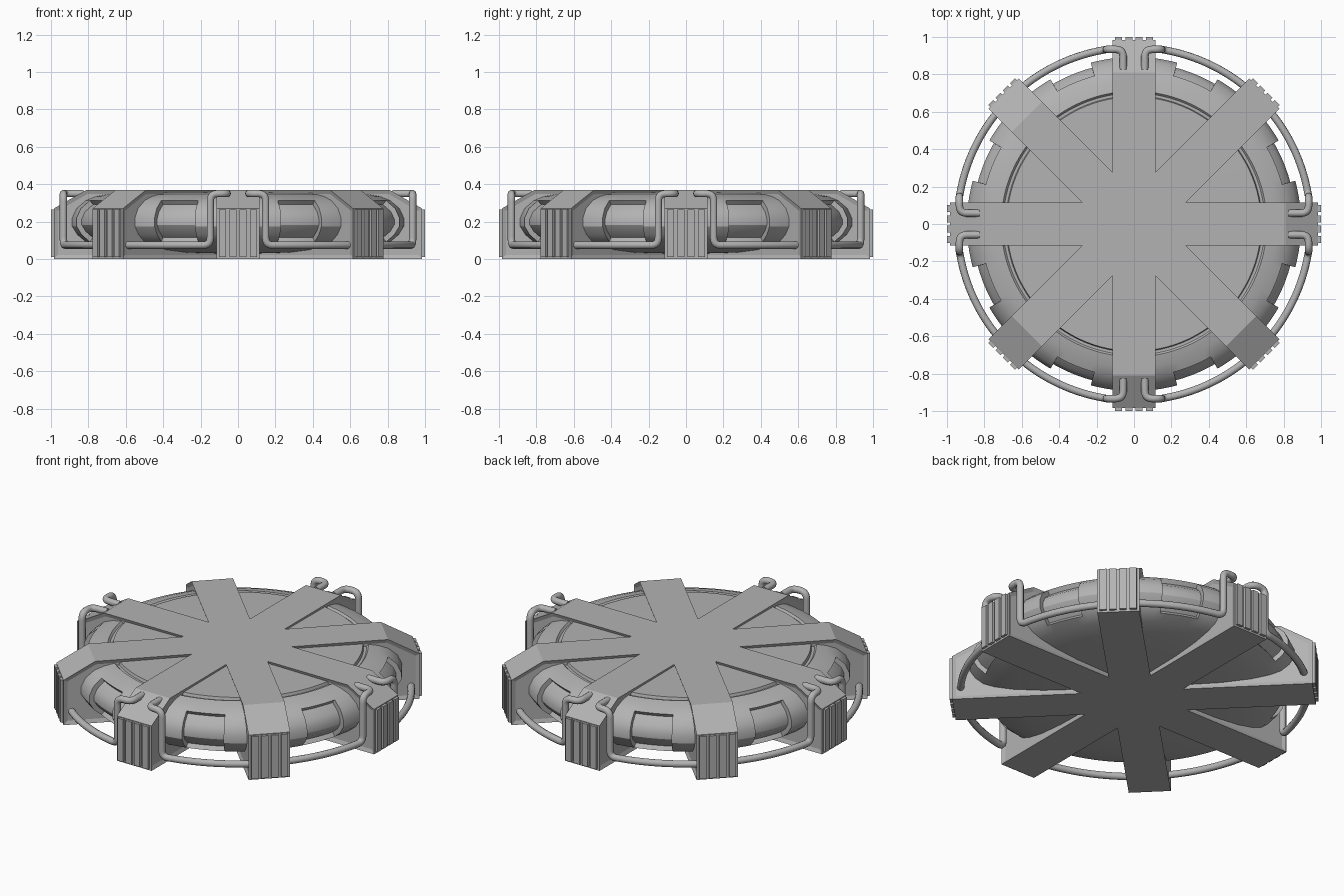
import bpy, bmesh, math
from mathutils import Vector, Matrix

cube = bpy.data.objects.get("Cube")
if cube:
    bpy.data.objects.remove(cube, do_unlink=True)

grey = bpy.data.materials.new("plain grey")
grey.use_nodes = True
grey.diffuse_color = (0.45, 0.45, 0.45, 1)
grey.node_tree.nodes["Principled BSDF"].inputs["Base Color"].default_value = grey.diffuse_color


def finish(bm, name, smooth=False):
    mesh = bpy.data.meshes.new(name)
    bmesh.ops.recalc_face_normals(bm, faces=bm.faces)
    bm.to_mesh(mesh)
    bm.free()
    mesh.materials.append(grey)
    ob = bpy.data.objects.new(name, mesh)
    bpy.context.collection.objects.link(ob)
    if smooth:
        bpy.ops.object.select_all(action='DESELECT')
        ob.select_set(True)
        bpy.context.view_layer.objects.active = ob
        bpy.ops.object.shade_smooth_by_angle(angle=math.radians(28))
    return ob


# Round hull: turned profile with a recessed window between each pair of spokes
profile = [(0, .025), (.5, .035), (.66, .05), (.76, .07), (.82, .092), (.865, .13),
           (.893, .175), (.893, .22), (.87, .27), (.82, .313), (.765, .335), (.71, .346),
           (.70, .335), (.685, .335), (.68, .352), (0, .358)]
bm = bmesh.new()
verts = [bm.verts.new((r, 0, z)) for r, z in profile]
edges = [bm.edges.new(pair) for pair in zip(verts, verts[1:])]
bmesh.ops.spin(bm, geom=verts + edges, cent=(0, 0, 0), axis=(0, 0, 1),
               angle=math.tau, steps=144, use_merge=True)
bmesh.ops.remove_doubles(bm, verts=bm.verts, dist=.0005)
bmesh.ops.recalc_face_normals(bm, faces=bm.faces)
windows = []
for f in bm.faces:
    c = f.calc_center_median()
    turn = math.degrees(math.atan2(c.y, c.x)) % 45
    if abs(turn - 22.5) < 7.5 and c.xy.length > .82 and .09 < c.z < .313:
        windows.append(f)
bmesh.ops.inset_region(bm, faces=windows, thickness=.001, depth=-.028, use_even_offset=True)
finish(bm, "round_hull", True)

# Crossed spokes: bars with sloping shoulders and framed sides
HALF = .115
half_outline = [(.985, 0), (.985, .27), (.81, .37)]
outline = half_outline + [(-x, z) for x, z in reversed(half_outline)]
for i in range(4):
    bm = bmesh.new()
    side = bm.faces.new([bm.verts.new((x, -HALF, z)) for x, z in outline])
    out = bmesh.ops.extrude_face_region(bm, geom=[side])
    new_verts = [g for g in out["geom"] if isinstance(g, bmesh.types.BMVert)]
    bmesh.ops.translate(bm, verts=new_verts, vec=(0, 2 * HALF, 0))
    bmesh.ops.recalc_face_normals(bm, faces=bm.faces)
    sides = [f for f in bm.faces if abs(f.normal.y) > .9]
    bmesh.ops.inset_individual(bm, faces=sides, thickness=.022, depth=-.008, use_even_offset=True)
    bm.transform(Matrix.Rotation(i * math.pi / 4, 4, 'Z'))
    finish(bm, f"spoke_bar_{i + 1}")

# Ribbed pads on the spoke ends
for i in range(8):
    bm = bmesh.new()
    for k in range(4):
        place = Matrix.Translation((.985, (k - 1.5) * .055, .138))
        bmesh.ops.create_cube(bm, size=1, matrix=place @ Matrix.Diagonal((.03, .038, .255, 1)))
    bm.transform(Matrix.Rotation(i * math.pi / 4, 4, 'Z'))
    finish(bm, f"end_ribs_{i + 1}")


def rounded(points, radius, steps=5):
    """Replace each inner corner of a path with a small curve."""
    path = [points[0]]
    for a, b, c in zip(points, points[1:], points[2:]):
        p = b + (a - b).normalized() * min(radius, (a - b).length * .48)
        q = b + (c - b).normalized() * min(radius, (c - b).length * .48)
        for s in range(steps + 1):
            t = s / steps
            path.append(p * (1 - t) ** 2 + b * 2 * t * (1 - t) + q * t * t)
    return path + [points[-1]]


# Guard pipes: one per quarter, hooked into the shoulders of the straight spokes
RING = .945
start = math.asin(.148 / RING)
corner_x = RING * math.cos(start)
hook = [Vector((.825, .058, .35)), Vector((corner_x, .058, .35)),
        Vector((corner_x, .148, .35)), Vector((corner_x, .148, .075))]
arc = []
for s in range(1, 16):
    a = start + (math.pi / 2 - 2 * start) * s / 16
    arc.append(Vector((RING * math.cos(a), RING * math.sin(a), .075)))
far_hook = [Vector((p.y, p.x, p.z)) for p in reversed(hook)]
path = rounded(hook + arc + far_hook, .04)

for i in range(4):
    curve = bpy.data.curves.new(f"guard_pipe_{i + 1}", 'CURVE')
    curve.dimensions = '3D'
    curve.bevel_depth = .02
    curve.bevel_resolution = 3
    curve.use_fill_caps = True
    spline = curve.splines.new('POLY')
    spline.points.add(len(path) - 1)
    for point, co in zip(spline.points, path):
        point.co = (*co, 1)
    spline.use_smooth = True
    curve.materials.append(grey)
    pipe = bpy.data.objects.new(curve.name, curve)
    pipe.rotation_euler.z = i * math.pi / 2
    bpy.context.collection.objects.link(pipe)
